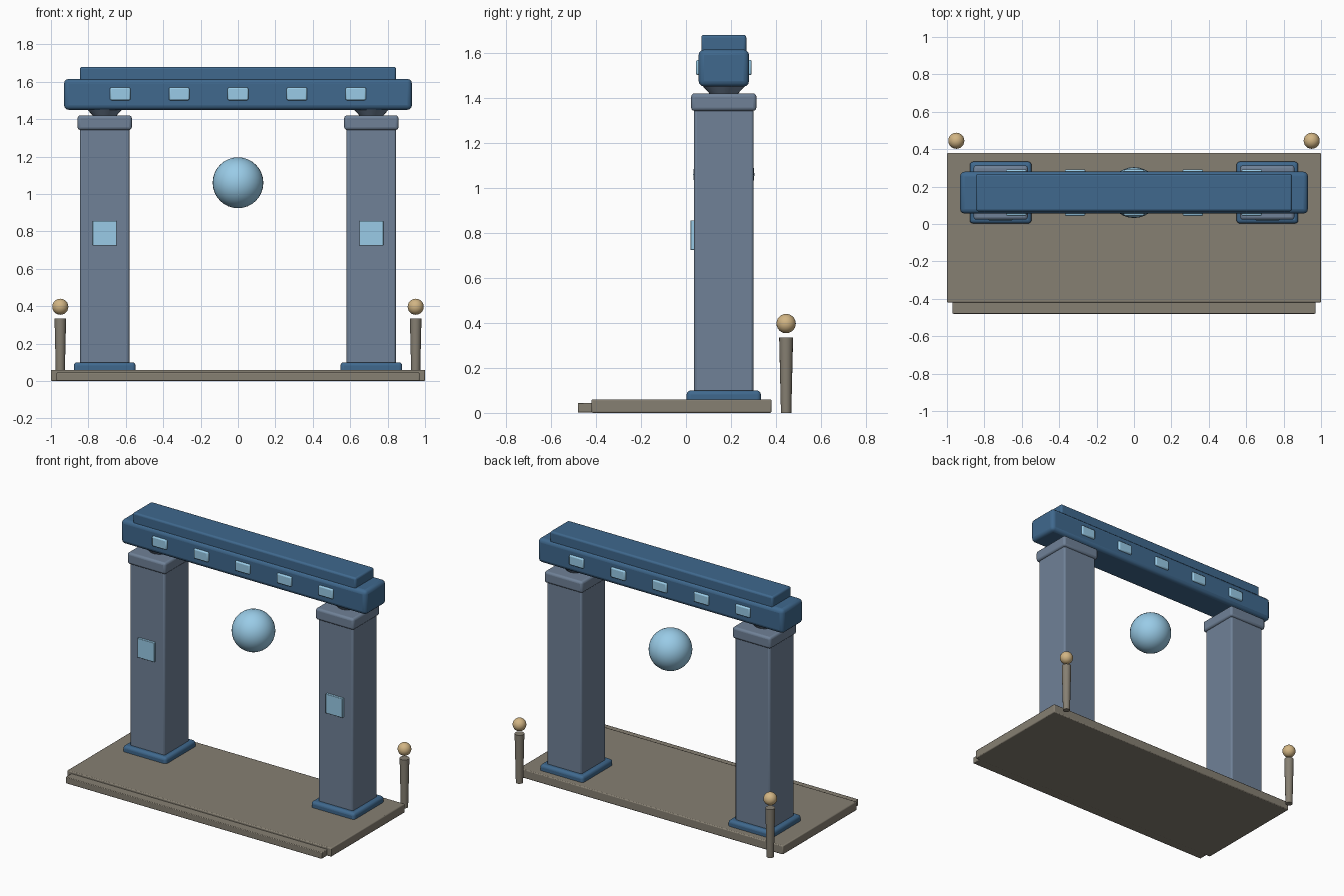
import bpy
from math import radians

if "Cube" in bpy.data.objects:
    bpy.data.objects.remove(bpy.data.objects["Cube"])


def material(name, rgb):
    m = bpy.data.materials.new(name)
    m.diffuse_color = (*rgb, 1)
    m.use_nodes = True
    m.node_tree.nodes["Principled BSDF"].inputs["Base Color"].default_value = m.diffuse_color
    return m


NAVY = material("navy_blue", (0.05, 0.14, 0.27))
SLATE = material("slate_blue", (0.16, 0.22, 0.31))
GLOW = material("pale_blue", (0.32, 0.60, 0.80))
STONE = material("warm_stone", (0.24, 0.215, 0.17))
GOLD = material("sand_gold", (0.64, 0.46, 0.23))


def finish(name, mat, angle=35):
    ob = bpy.context.object
    ob.name = name
    ob.data.materials.append(mat)
    bpy.ops.object.shade_smooth_by_angle(angle=radians(angle))
    return ob


def box(name, x, y, z, mat, bevel=0.0, segments=3):
    """Box from (min, max) ranges with rounded edges."""
    bpy.ops.mesh.primitive_cube_add(size=1, location=[sum(r) / 2 for r in (x, y, z)])
    bpy.context.object.scale = [r[1] - r[0] for r in (x, y, z)]
    bpy.ops.object.transform_apply(location=False, rotation=False, scale=True)
    ob = finish(name, mat)
    if bevel:
        b = ob.modifiers.new("rounded_edges", 'BEVEL')
        b.width = bevel
        b.segments = segments
    return ob


def ball(name, loc, r, mat, segments=32, rings=16):
    bpy.ops.mesh.primitive_uv_sphere_add(segments=segments, ring_count=rings, radius=r, location=loc)
    return finish(name, mat, 60)


def cone(name, x, y, z, r_low, r_high, mat, sides=24):
    bpy.ops.mesh.primitive_cone_add(vertices=sides, radius1=r_low, radius2=r_high,
                                    depth=z[1] - z[0], location=(x, y, sum(z) / 2))
    return finish(name, mat)


def around(c, half):
    return (c - half, c + half)


Y = 0.168  # depth line of the gate

# Floor and front step
box("platform", (-1, 1), (-0.42, 0.38), (0, 0.06), STONE, 0.006, 2)
box("front_step", (-0.97, 0.97), (-0.48, -0.40), (0.001, 0.045), STONE, 0.004, 2)

for side, s in (("left", -1), ("right", 1)):
    cx = 0.713 * s
    # Pillar with foot, capital and bearing
    box(side + "_pillar_foot", around(cx, 0.165), around(Y, 0.165), (0.02, 0.10), NAVY, 0.018)
    box(side + "_pillar", around(cx, 0.132), around(Y, 0.132), (0.05, 1.36), SLATE, 0.012)
    box(side + "_capital", around(cx, 0.145), around(Y, 0.145), (1.342, 1.42), SLATE, 0.015)
    cone(side + "_bearing", cx, Y, (1.41, 1.47), 0.055, 0.11, SLATE)
    # Glowing panel on the pillar front
    box(side + "_pillar_panel", around(cx, 0.064), (0.02, 0.05), around(0.79, 0.066), GLOW, 0.003, 2)
    # Post with ball behind the platform
    cone(side + "_post", 0.95 * s, 0.445, (0, 0.335), 0.023, 0.031, STONE, 16)
    ball(side + "_post_ball", (0.95 * s, 0.445, 0.397), 0.043, GOLD, 24, 12)

# Lintel and cap
box("lintel", (-0.93, 0.93), around(Y, 0.112), (1.45, 1.615), NAVY, 0.025)
box("lintel_cap", (-0.845, 0.845), around(Y, 0.1), (1.60, 1.68), NAVY, 0.012)

# Glowing panels on both faces of the lintel
for i in range(5):
    x = -0.63 + 0.315 * i
    for face, s in (("front", -1), ("back", 1)):
        box(f"lintel_{face}_panel_{i + 1}", around(x, 0.055), around(Y + 0.106 * s, 0.018),
            around(1.535, 0.034), GLOW, 0.008, 2)

# Floating orb in the opening
ball("floating_orb", (0, Y, 1.06), 0.136, GLOW)
